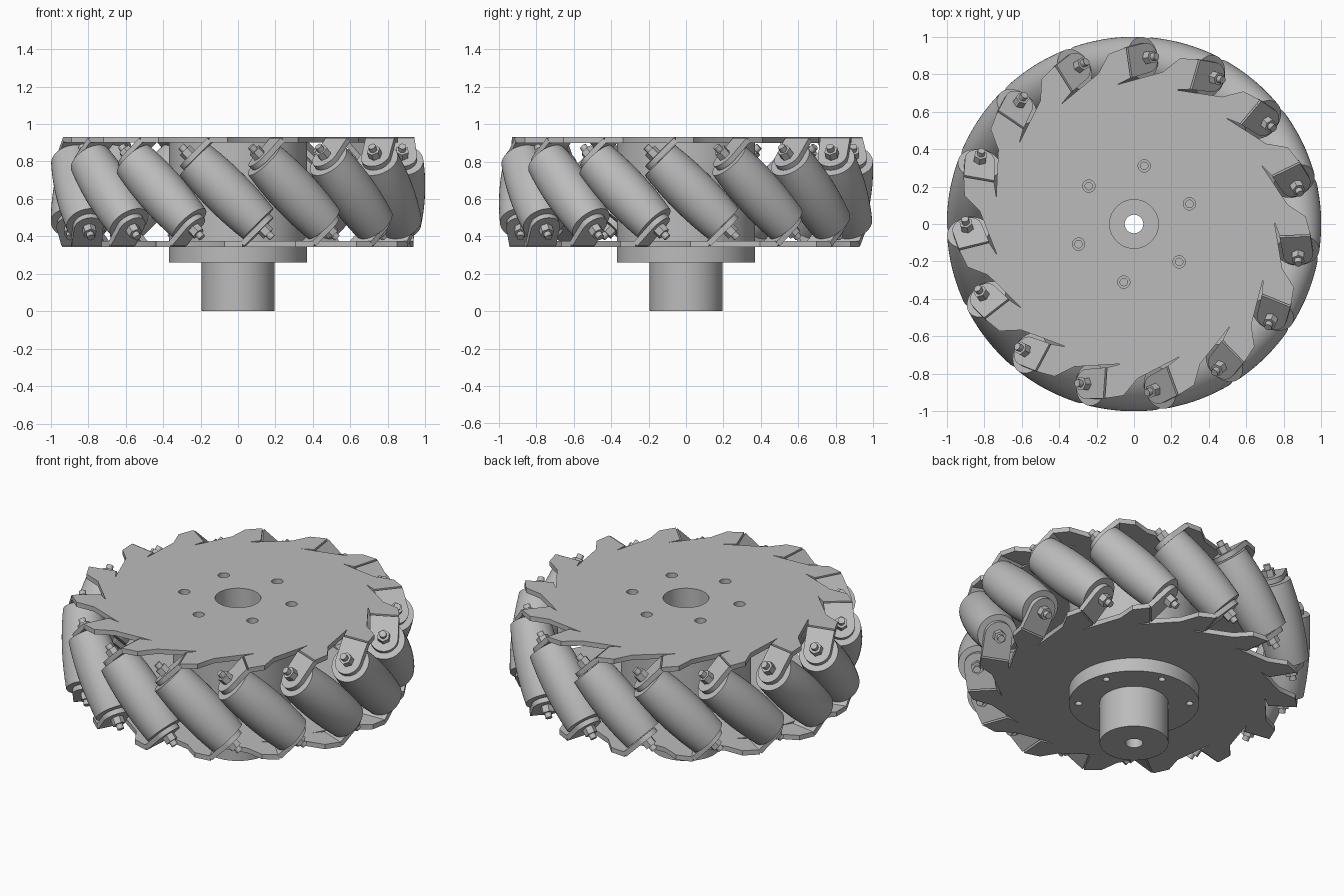
import bpy, bmesh, math
from mathutils import Matrix, Vector

cube = bpy.data.objects.get("Cube")
if cube:
    bpy.data.objects.remove(cube)

COUNT = 15            # rollers around the wheel
STEP = math.tau / COUNT
START = math.radians(2)
AXLE_R = 0.87         # distance of roller axes from the wheel axis
MID_Z = 0.637         # mid height of the wheel
PLATE_Z = 0.915
THICK = 0.03
HALF = 0.24           # half length of a roller

metal = bpy.data.materials.new("plain grey metal")
metal.use_nodes = True
grey = (0.5, 0.5, 0.5, 1)
metal.diffuse_color = grey
metal.node_tree.nodes["Principled BSDF"].inputs["Base Color"].default_value = grey


def place(name, mesh, matrix):
    ob = bpy.data.objects.new(name, mesh)
    bpy.context.collection.objects.link(ob)
    ob.matrix_world = matrix
    return ob


def finish(bm, name):
    """Turn a bmesh into a grey mesh, smooth with sharp edges kept."""
    bmesh.ops.remove_doubles(bm, verts=bm.verts, dist=1e-5)
    bmesh.ops.recalc_face_normals(bm, faces=bm.faces)
    mesh = bpy.data.meshes.new(name)
    bm.to_mesh(mesh)
    bm.free()
    mesh.materials.clear()
    mesh.materials.append(metal)
    ob = place(name, mesh, Matrix())
    bpy.ops.object.select_all(action='DESELECT')
    ob.select_set(True)
    bpy.context.view_layer.objects.active = ob
    bpy.ops.object.shade_smooth_by_angle(angle=math.radians(30))
    bpy.data.objects.remove(ob)
    return mesh


def circle(r, n=64, cx=0, cy=0):
    return [(cx + r * math.cos(math.tau * i / n), cy + r * math.sin(math.tau * i / n))
            for i in range(n)]


def slab(name, loops, thick):
    """Flat sheet from an outline and hole loops, centred on z = 0."""
    curve = bpy.data.curves.new(name, 'CURVE')
    curve.dimensions = '2D'
    curve.fill_mode = 'BOTH'
    curve.extrude = thick / 2
    for loop in loops:
        spline = curve.splines.new('POLY')
        spline.points.add(len(loop) - 1)
        for p, (x, y) in zip(spline.points, loop):
            p.co = (x, y, 0, 1)
        spline.use_cyclic_u = True
    ob = place(name, curve, Matrix())
    bpy.context.view_layer.update()
    deps = bpy.context.evaluated_depsgraph_get()
    temp = bpy.data.meshes.new_from_object(ob.evaluated_get(deps))
    bm = bmesh.new()
    bm.from_mesh(temp)
    bpy.data.objects.remove(ob)
    bpy.data.meshes.remove(temp)
    return finish(bm, name)


def rod(name, r, z0, z1, n):
    bm = bmesh.new()
    bmesh.ops.create_cone(bm, cap_ends=True, segments=n, radius1=r, radius2=r,
                          depth=z1 - z0, matrix=Matrix.Translation((0, 0, (z0 + z1) / 2)))
    return finish(bm, name)


def screw_holes(r):
    return [circle(r, 20, 0.315 * math.cos(a), 0.315 * math.sin(a))
            for a in [math.radians(18 + 60 * i) for i in range(6)]]


# Side plate: saw-tooth outline with a slot beside each bent tab
def polar(deg, r):
    return r, math.radians(deg)


def from_xy(x, y):
    return math.hypot(x, y), math.atan2(y, x)


tooth = [polar(-1.2, 0.75), from_xy(0.775, -0.09), from_xy(0.94, -0.09),
         polar(0.5, 0.918), polar(5.3, 0.826)]
outline = [(r * math.cos(a + k * STEP), r * math.sin(a + k * STEP))
           for k in range(COUNT) for r, a in tooth]
plate = slab("side_plate", [outline, circle(0.13)] + screw_holes(0.033), THICK)
spin0 = Matrix.Rotation(START, 4, 'Z')
place("top_plate", plate, Matrix.Translation((0, 0, PLATE_Z)) @ spin0)
place("bottom_plate", plate, Matrix.Translation((0, 0, 2 * MID_Z - PLATE_Z))
      @ spin0 @ Matrix.Rotation(math.pi, 4, 'X'))

# Hub drum and shaft
drum = slab("hub_drum", [circle(0.37, 96), circle(0.13)] + screw_holes(0.02), 0.64)
place("hub_drum", drum, Matrix.Translation((0, 0, 0.58)) @ spin0)
shaft = slab("hub_shaft", [circle(0.195), circle(0.05, 32)], 0.26)
place("hub_shaft", shaft, Matrix.Translation((0, 0, 0.13)))


# Barrel roller whose tilted surface just touches the wheel's outer cylinder
def barrel_radius(u):
    tries = [(i - 50) * 0.002 for i in range(101)]
    return min(math.hypot(math.sqrt(1 - (u + v) ** 2 / 2) - AXLE_R, v) for v in tries)


bm = bmesh.new()
us = [HALF * (i / 8 - 1) for i in range(17)]
profile = [(0, -HALF)] + [(barrel_radius(u), u) for u in us] + [(0, HALF)]
verts = [bm.verts.new((r, 0, u)) for r, u in profile]
edges = [bm.edges.new(pair) for pair in zip(verts, verts[1:])]
bmesh.ops.spin(bm, geom=verts + edges, cent=(0, 0, 0), axis=(0, 0, 1),
               angle=math.tau, steps=48, use_merge=False)
roller = finish(bm, "roller")

# Bent tab, bolt and nut, all in the roller's own frame
TAB_U = HALF + 0.004 + THICK / 2
hinge = (PLATE_Z - MID_Z) * math.sqrt(2) - TAB_U
arc = [(0.08 * math.cos(a), 0.08 * math.sin(a))
       for a in [-math.pi * i / 16 for i in range(17)]]
tab = slab("tab", [[(0.07, hinge)] + arc + [(-0.095, hinge)]], THICK)
bolt = rod("bolt", 0.02, -0.345, 0.345, 16)
nut = rod("nut", 0.037, TAB_U + THICK / 2, TAB_U + THICK / 2 + 0.042, 6)

for k in range(COUNT):
    a = START + k * STEP
    out = Vector((math.cos(a), math.sin(a), 0))
    along = Vector((-math.sin(a), math.cos(a), 0))
    up = Vector((0, 0, 1))
    axes = (out, (along + up).normalized(), (up - along).normalized())
    frame = Matrix(axes).transposed().to_4x4()
    frame.translation = out * AXLE_R + up * MID_Z
    place(f"roller_{k}", roller, frame)
    place(f"bolt_{k}", bolt, frame)
    for side, turn in (("top", 0), ("bottom", math.pi)):
        end = frame @ Matrix.Rotation(turn, 4, 'X')
        place(f"{side}_tab_{k}", tab, end @ Matrix.Translation((0, 0, TAB_U)))
        place(f"{side}_nut_{k}", nut, end)
